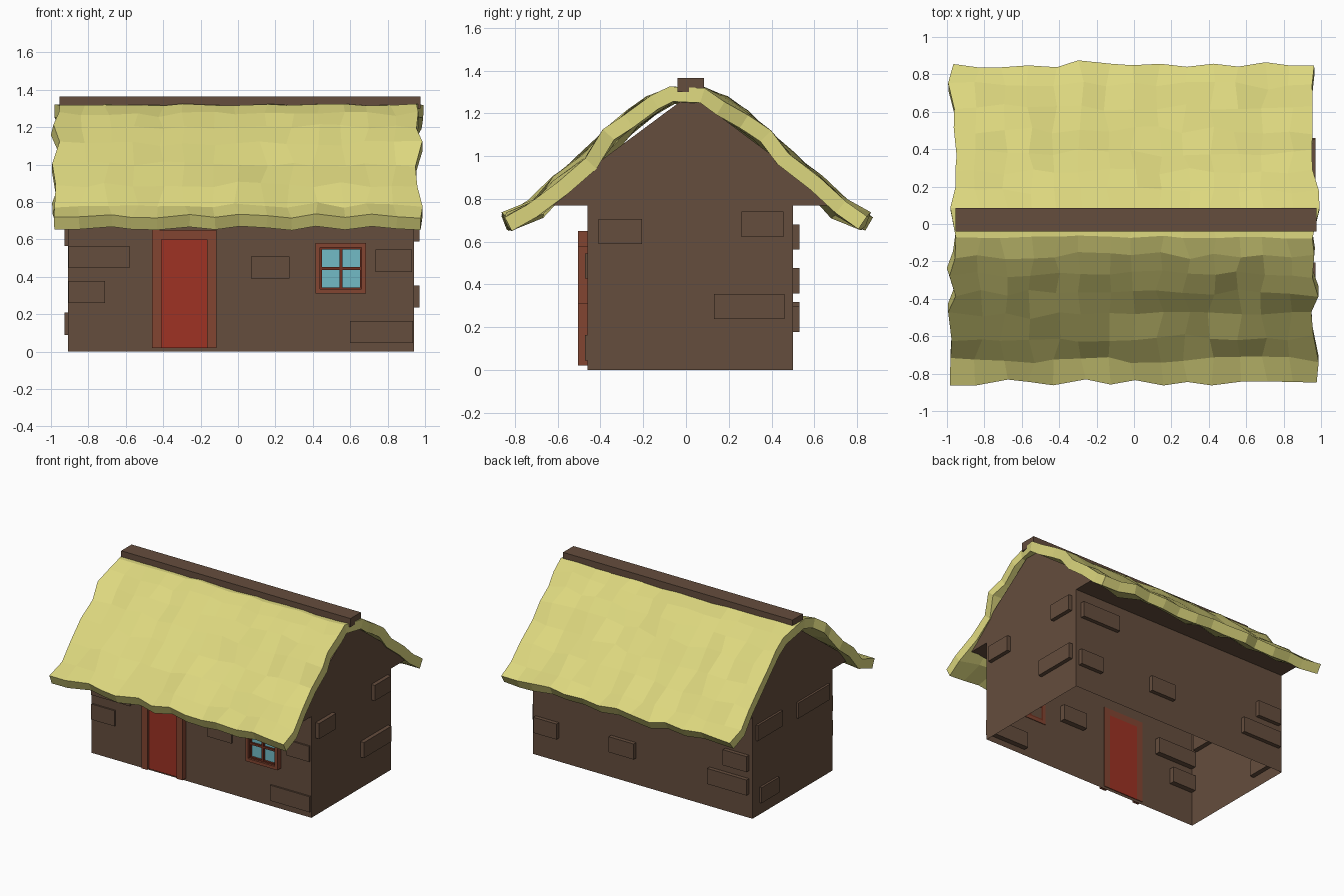
import bpy, random

if "Cube" in bpy.data.objects:
    bpy.data.objects.remove(bpy.data.objects["Cube"])

random.seed(4)


def material(name, rgb):
    m = bpy.data.materials.new(name)
    m.diffuse_color = (*rgb, 1)
    m.use_nodes = True
    m.node_tree.nodes["Principled BSDF"].inputs["Base Color"].default_value = m.diffuse_color
    return m


WALL = material("brown wall", (0.130, 0.075, 0.047))
THATCH = material("straw thatch", (0.72, 0.68, 0.21))
FRAME = material("reddish frame wood", (0.225, 0.060, 0.031))
DOOR = material("red door paint", (0.342, 0.032, 0.017))
BAR = material("dark red window bars", (0.165, 0.030, 0.014))
GLASS = material("blue glass", (0.17, 0.50, 0.565))


def mesh_object(name, verts, faces, mat):
    me = bpy.data.meshes.new(name)
    me.from_pydata(verts, [], faces)
    me.materials.append(mat)
    ob = bpy.data.objects.new(name, me)
    bpy.context.collection.objects.link(ob)
    return ob


def box(name, x, y, z, mat):
    """Box from (min, max) ranges on each axis."""
    verts = [(a, b, c) for a in x for b in y for c in z]
    faces = [(0, 1, 3, 2), (4, 6, 7, 5), (0, 4, 5, 1),
             (2, 3, 7, 6), (0, 2, 6, 4), (1, 5, 7, 3)]
    return mesh_object(name, verts, faces, mat)


# House shell: gabled profile with overhanging eaves, extruded along x, open floor
X0, X1, Y0, Y1 = -0.91, 0.94, -0.46, 0.50
profile = [(Y0, 0), (Y1, 0), (Y1, 0.77), (0.715, 0.77),
           (0.02, 1.29), (-0.68, 0.77), (Y0, 0.77)]
n = len(profile)
verts = [(x, y, z) for x in (X1, X0) for y, z in profile]
faces = [tuple(range(n)), tuple(reversed(range(n, 2 * n)))]
faces += [(i, i + n, (i + 1) % n + n, (i + 1) % n) for i in range(1, n)]
mesh_object("house_shell", verts, faces, WALL)

# Bricks standing slightly proud of each wall: (start, end, bottom) along the wall
H = 0.118
front = [(-0.905, -0.58, 0.447), (-0.905, -0.71, 0.26), (0.07, 0.275, 0.392),
         (0.735, 0.93, 0.427), (0.60, 0.935, 0.045)]
back = [(0.72, 0.915, 0.178), (0.07, 0.28, 0.20), (-0.88, -0.68, 0.358),
        (-0.88, -0.55, 0.18), (0.57, 0.895, 0.563)]
right = [(-0.41, -0.205, 0.588), (0.26, 0.455, 0.622), (0.13, 0.46, 0.237)]
left = [(0.20, 0.415, 0.09), (0.16, 0.46, 0.58), (-0.41, -0.03, 0.565)]
for a, b, z in front:
    box("front_brick", (a, b), (-0.473, -0.42), (z, z + H), WALL)
for a, b, z in back:
    box("back_brick", (a, b), (0.475, 0.53), (z, z + H), WALL)
for a, b, z in right:
    box("right_brick", (0.915, 0.97), (a, b), (z, z + H), WALL)
for a, b, z in left:
    box("left_brick", (-0.927, -0.875), (a, b), (z, z + H), WALL)


def frame(name, x, z, y, w, mat, sill=True):
    """Posts, lintel and optional sill of width w around an opening."""
    box(name + "_left_post", (x[0], x[0] + w), y, z, mat)
    box(name + "_right_post", (x[1] - w, x[1]), y, z, mat)
    inner = (x[0] + w, x[1] - w)
    box(name + "_lintel", inner, y, (z[1] - w, z[1]), mat)
    if sill:
        box(name + "_sill", inner, y, (z[0], z[0] + w), mat)


# Door
frame("door_frame", (-0.46, -0.115), (0.02, 0.65), (-0.505, -0.455), 0.05, FRAME, sill=False)
box("door_panel", (-0.41, -0.165), (-0.482, -0.455), (0.02, 0.60), DOOR)

# Window: outer frame, inner frame, cross bars and glass
frame("window_frame", (0.415, 0.685), (0.31, 0.58), (-0.505, -0.455), 0.024, FRAME)
frame("window_sash", (0.439, 0.661), (0.334, 0.556), (-0.490, -0.455), 0.010, BAR)
box("window_mullion", (0.542, 0.558), (-0.490, -0.455), (0.344, 0.546), BAR)
box("window_crossbar", (0.449, 0.651), (-0.488, -0.455), (0.436, 0.452), BAR)
box("window_glass", (0.449, 0.651), (-0.474, -0.466), (0.344, 0.546), GLASS)

# Thatch: half profile mirrored about the ridge, swept along x with hand-cut wobble
half = [(0.845, 0.725), (0.73, 0.785), (0.61, 0.895), (0.49, 1.005),
        (0.37, 1.115), (0.27, 1.205), (0.17, 1.27), (0.07, 1.32)]
rows = [(-y, z) for y, z in half] + [(y + 0.01, z) for y, z in reversed(half)]
COLS = 15
verts, faces = [], []
for j, (y, z) in enumerate(rows):
    calm = 0.4 if abs(y) < 0.1 else 1.0
    for i in range(COLS):
        x = -0.972 + 1.944 * i / (COLS - 1)
        verts.append((x + random.uniform(-0.024, 0.024),
                      y + random.uniform(-0.022, 0.022) * calm,
                      z + random.uniform(-0.016, 0.014) * calm))
for j in range(len(rows) - 1):
    for i in range(COLS - 1):
        a = j * COLS + i
        faces.append((a, a + 1, a + 1 + COLS, a + COLS))
thatch = mesh_object("thatched_roof", verts, faces, THATCH)
solid = thatch.modifiers.new("thickness", 'SOLIDIFY')
solid.thickness = 0.072
solid.offset = -1

# Ridge beam
box("ridge_beam", (-0.955, 0.975), (-0.04, 0.085), (1.30, 1.365), WALL)
